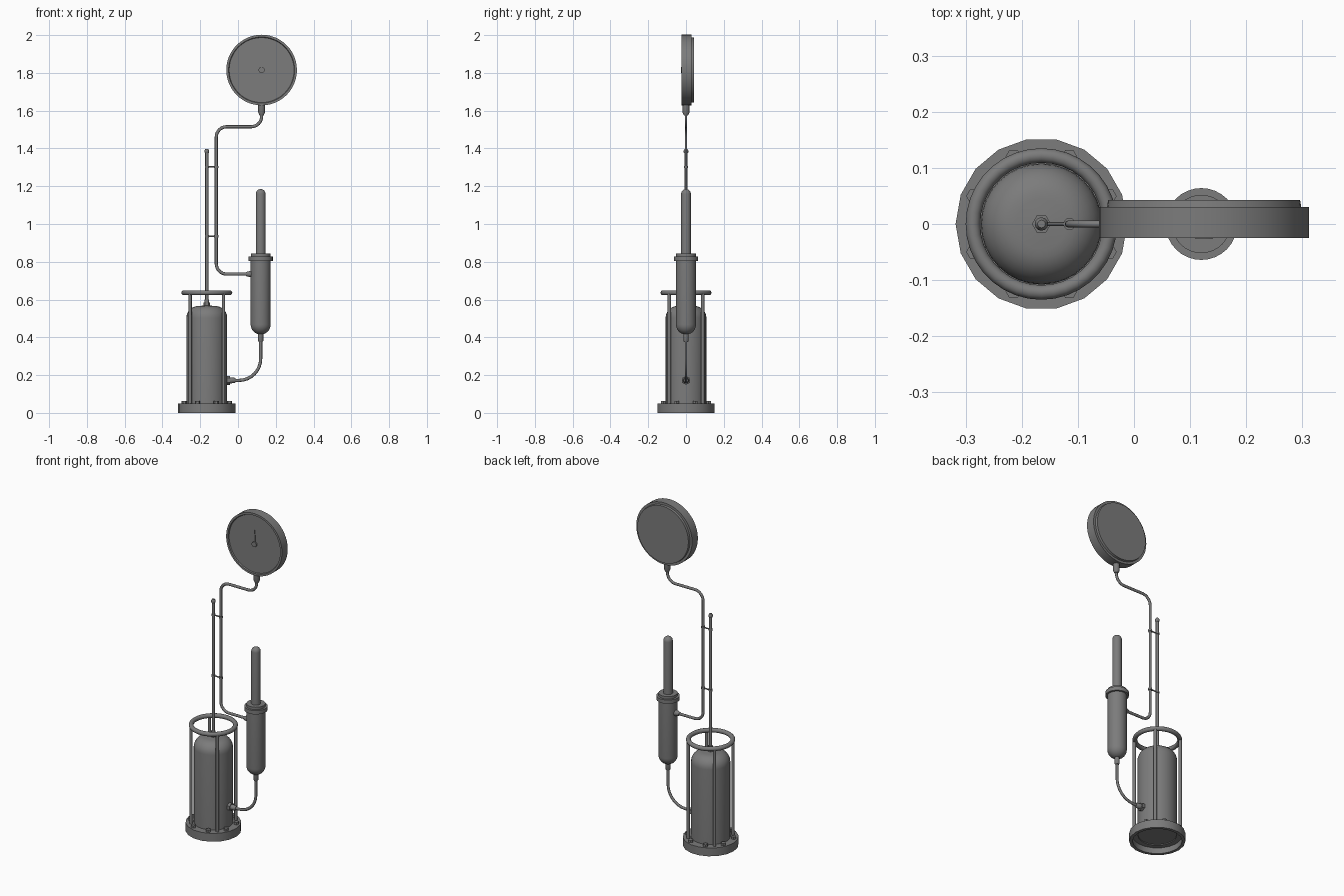
import bpy, math
from mathutils import Vector, Matrix

if "Cube" in bpy.data.objects:
    bpy.data.objects.remove(bpy.data.objects["Cube"], do_unlink=True)

metal = bpy.data.materials.new("grey metal")
metal.use_nodes = True
metal.diffuse_color = (0.2, 0.2, 0.2, 1)
metal.node_tree.nodes["Principled BSDF"].inputs["Base Color"].default_value = (0.2, 0.2, 0.2, 1)


def add_mesh(name, verts, faces, angle=35):
    mesh = bpy.data.meshes.new(name)
    mesh.from_pydata(verts, [], faces)
    mesh.materials.append(metal)
    ob = bpy.data.objects.new(name, mesh)
    bpy.context.collection.objects.link(ob)
    bpy.ops.object.select_all(action="DESELECT")
    ob.select_set(True)
    bpy.context.view_layer.objects.active = ob
    bpy.ops.object.shade_smooth_by_angle(angle=math.radians(angle))
    return ob


def lathe(name, profile, at, axis=(0, 0, 1), n=32, closed=False):
    """Spin (radius, height) points about an axis; open ends are capped."""
    turn = Vector((0, 0, 1)).rotation_difference(Vector(axis)).to_matrix()
    verts = [Vector(at) + turn @ Vector((r * math.cos(math.tau * i / n),
                                         r * math.sin(math.tau * i / n), h))
             for r, h in profile for i in range(n)]
    m = len(profile)
    faces = []
    for j in range(m if closed else m - 1):
        a, b = j * n, (j + 1) % m * n
        faces += [(a + i, a + (i + 1) % n, b + (i + 1) % n, b + i) for i in range(n)]
    if not closed:
        faces += [tuple(reversed(range(n))), tuple(range((m - 1) * n, m * n))]
    return add_mesh(name, verts, faces)


def rod(name, r, a, b, n=12):
    a, b = Vector(a), Vector(b)
    return lathe(name, [(r, 0), (r, (b - a).length)], a, (b - a).normalized(), n)


def arc(r, h, radius, start, end, steps=7):
    """Rounded profile corner centred on (r, h), angles in degrees."""
    return [(max(r + radius * math.cos(math.radians(start + (end - start) * i / steps)), 0.001),
             h + radius * math.sin(math.radians(start + (end - start) * i / steps)))
            for i in range(steps + 1)]


def pipe(name, points, bend, r=0.0085, n=10):
    """Round pipe in the xz plane with filleted right-angle corners."""
    pts = [Vector((x, 0, z)) for x, z in points]
    path = [pts[0]]
    for p, c, q in zip(pts, pts[1:], pts[2:]):
        u, v = (p - c).normalized(), (q - c).normalized()
        for i in range(9):
            t = math.pi / 2 * i / 8
            path.append(c + bend * (u * (1 - math.sin(t)) + v * (1 - math.cos(t))))
    path.append(pts[-1])
    verts = []
    for i, p in enumerate(path):
        d = (path[min(i + 1, len(path) - 1)] - path[max(i - 1, 0)]).normalized()
        side = d.cross(Vector((0, 1, 0)))
        for k in range(n):
            a = math.tau * k / n
            verts.append(p + side * r * math.cos(a) + Vector((0, 0.8 * r * math.sin(a), 0)))
    m = len(path)
    faces = [(j * n + k, j * n + (k + 1) % n, (j + 1) * n + (k + 1) % n, (j + 1) * n + k)
             for j in range(m - 1) for k in range(n)]
    faces += [tuple(reversed(range(n))), tuple(range((m - 1) * n, m * n))]
    return add_mesh(name, verts, faces, 50)


VX, CX, GZ = -0.165, 0.12, 1.815   # vessel axis, cylinder axis, gauge height

# Vessel on a hollow flanged base
lathe("base_flange", [(0.105, 0.05), (0.153, 0.05), (0.153, 0), (0.135, 0),
                      (0.135, 0.035), (0.105, 0.035)], (VX, 0, 0), n=18, closed=True)
lathe("vessel", [(0.108, 0.04)] + arc(0.045, 0.503, 0.063, 0, 90) + [(0.001, 0.569)], (VX, 0, 0))

# Guard cage: four posts and a top ring
for i in range(4):
    a = math.radians(45 + 90 * i)
    x, y = VX + 0.125 * math.cos(a), 0.125 * math.sin(a)
    rod("guard_post", 0.009, (x, y, 0.045), (x, y, 0.635))
lathe("guard_ring", arc(0.122, 0.636, 0.013, 0, 330, 11), (VX, 0, 0), n=36, closed=True)

# Base bolts
for i in range(8):
    a = math.radians(22.5 + 45 * i)
    x, y = VX + 0.13 * math.cos(a), 0.13 * math.sin(a)
    rod("base_bolt", 0.014, (x, y, 0.048), (x, y, 0.064), 6)

# Upright support rod with nuts
rod("support_rod", 0.0085, (VX, 0, 0.56), (VX, 0, 1.385))
rod("rod_base_nut", 0.017, (VX, 0, 0.56), (VX, 0, 0.585), 6)
rod("rod_collar", 0.012, (VX, 0, 0.585), (VX, 0, 0.6))
lathe("rod_cap", [(0.009, 1.375), (0.012, 1.38), (0.012, 1.39), (0.007, 1.398)], (VX, 0, 0), n=12)

# Clips holding the gauge pipe
for z in (0.935, 1.302):
    rod("clip_bar", 0.004, (VX, 0, z), (-0.115, 0, z), 8)
    for x in (VX, -0.115):
        rod("clip_band", 0.011, (x, 0, z - 0.006), (x, 0, z + 0.006))

# Cylinder with collar and plunger
lathe("cylinder", arc(0, 0.468, 0.053, -90, 0) + [(0.053, 0.81)], (CX, 0, 0))
rod("cylinder_collar", 0.064, (CX, 0, 0.805), (CX, 0, 0.828), 32)
rod("collar_cap", 0.052, (CX, 0, 0.828), (CX, 0, 0.843), 32)
lathe("plunger", [(0.026, 0.84)] + arc(0, 1.159, 0.026, 0, 90), (CX, 0, 0), n=24)

# Feed pipe from cylinder to vessel with its fittings
pipe("feed_pipe", [(CX, 0.4), (CX, 0.172), (-0.05, 0.172)], 0.115)
lathe("cylinder_bottom_fitting", [(0.01, 0.375), (0.014, 0.382), (0.014, 0.42)], (CX, 0, 0), n=12)
rod("vessel_nut", 0.024, (-0.06, 0, 0.172), (-0.042, 0, 0.172), 6)
lathe("vessel_fitting", [(0.016, 0), (0.014, 0.025), (0.01, 0.03)], (-0.042, 0, 0.172), (1, 0, 0), 12)

# Gauge pipe from cylinder to gauge
pipe("gauge_pipe", [(0.07, 0.735), (-0.115, 0.735), (-0.115, 1.515), (0.125, 1.515), (0.125, 1.6)], 0.055)
lathe("cylinder_side_fitting", [(0.01, 0), (0.013, 0.008), (0.019, 0.032)], (0.042, 0, 0.735), (1, 0, 0), 12)
lathe("gauge_stem", [(0.011, 1.575), (0.018, 1.59), (0.018, 1.64)], (0.125, 0, 0), n=12)

# Gauge: case with a recessed face, back plate, hub and needle
gauge = (0.125, 0, GZ)
lathe("gauge_case", [(0.001, 0.018), (0.172, 0.018), (0.175, 0.025), (0.187, 0.025),
                     (0.187, -0.03), (0.173, -0.03), (0.171, -0.043), (0.001, -0.043)],
      gauge, (0, -1, 0), 48)
rod("needle_hub", 0.016, (0.125, -0.017, GZ), (0.125, -0.026, GZ), 16)
add_mesh("needle", [(0.125 + x, y, GZ + z) for y in (-0.017, -0.022)
                    for x, z in ((-0.007, 0), (0.007, 0), (0.001, 0.085), (-0.001, 0.085))],
         [(0, 1, 2, 3), (7, 6, 5, 4), (0, 4, 5, 1), (1, 5, 6, 2), (2, 6, 7, 3), (3, 7, 4, 0)])

# Make every surface face outward
for ob in bpy.context.collection.objects:
    if ob.type == "MESH":
        bpy.context.view_layer.objects.active = ob
        bpy.ops.object.mode_set(mode="EDIT")
        bpy.ops.mesh.select_all(action="SELECT")
        bpy.ops.mesh.normals_make_consistent(inside=False)
        bpy.ops.object.mode_set(mode="OBJECT")
